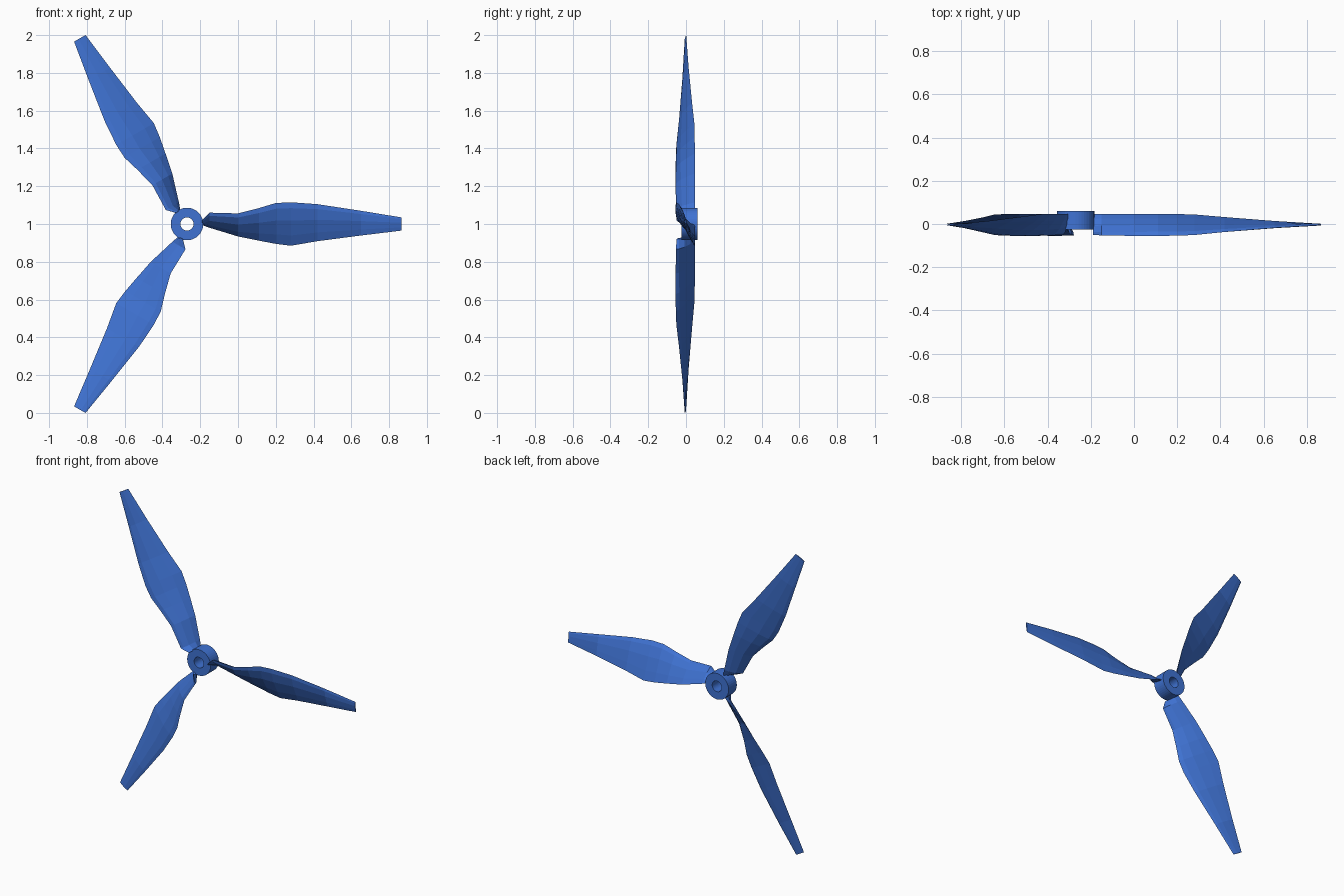
import bpy, bmesh, math

if "Cube" in bpy.data.objects:
    bpy.data.objects.remove(bpy.data.objects["Cube"])

CX, CZ = -0.27, 1.0
mat = bpy.data.materials.new("blue")
mat.diffuse_color = (0.05, 0.17, 0.65, 1)
mat.use_nodes = True
mat.node_tree.nodes["Principled BSDF"].inputs["Base Color"].default_value = mat.diffuse_color


def make_object(name, bm):
    bmesh.ops.recalc_face_normals(bm, faces=bm.faces)
    me = bpy.data.meshes.new(name)
    bm.to_mesh(me)
    bm.free()
    me.materials.append(mat)
    ob = bpy.data.objects.new(name, me)
    bpy.context.collection.objects.link(ob)
    return ob


# Hub: a thick ring, swept rectangle around the y axis
bm = bmesh.new()
N = 40
profile = [(0.035, -0.025), (0.086, -0.025), (0.086, 0.061), (0.035, 0.061)]
rings = []
for i in range(N):
    a = 2 * math.pi * i / N
    rings.append([bm.verts.new((CX + r * math.cos(a), y, CZ + r * math.sin(a)))
                  for r, y in profile])
for i in range(N):
    p, q = rings[i], rings[(i + 1) % N]
    for j in range(4):
        k = (j + 1) % 4
        bm.faces.new((p[j], p[k], q[k], q[j]))
make_object("hub", bm)

# Blade stations: radius, one edge (t, y), other edge (t, y), thickness
STATIONS = [
    (0.080, (0.020, -0.050), (-0.006, 0.046), 0.016),
    (0.120, (0.060, -0.053), (-0.020, 0.047), 0.024),
    (0.270, (0.056, -0.055), (-0.066, 0.047), 0.028),
    (0.380, (0.084, -0.055), (-0.088, 0.047), 0.028),
    (0.470, (0.111, -0.054), (-0.105, 0.046), 0.027),
    (0.550, (0.115, -0.051), (-0.115, 0.044), 0.025),
    (0.690, (0.105, -0.037), (-0.091, 0.032), 0.021),
    (0.920, (0.070, -0.018), (-0.061, 0.014), 0.014),
    (1.135, (0.035, -0.005), (-0.035, 0.001), 0.007),
]
# Airfoil section: position along the chord, offset as a share of thickness
SECTION = [(0, 0), (0.12, 0.38), (0.4, 0.6), (0.75, 0.35), (1, 0),
           (0.75, -0.2), (0.4, -0.4), (0.12, -0.3)]


def blade(name, angle):
    bm = bmesh.new()
    ca, sa = math.cos(angle), math.sin(angle)
    loops = []
    for r, (t0, y0), (t1, y1), thick in STATIONS:
        dt, dy = t1 - t0, y1 - y0
        ln = math.hypot(dt, dy)
        nt, ny = -dy / ln, dt / ln
        loop = []
        for s, h in SECTION:
            t = t0 + dt * s + nt * h * thick
            y = y0 + dy * s + ny * h * thick
            loop.append(bm.verts.new((CX + r * ca - t * sa, y, CZ + r * sa + t * ca)))
        loops.append(loop)
    n = len(SECTION)
    for p, q in zip(loops, loops[1:]):
        for j in range(n):
            k = (j + 1) % n
            bm.faces.new((p[j], p[k], q[k], q[j]))
    bm.faces.new(loops[0])
    bm.faces.new(loops[-1])
    make_object(name, bm)


# Three equal blades
for i in range(3):
    blade(f"blade_{i + 1}", i * 2 * math.pi / 3)
